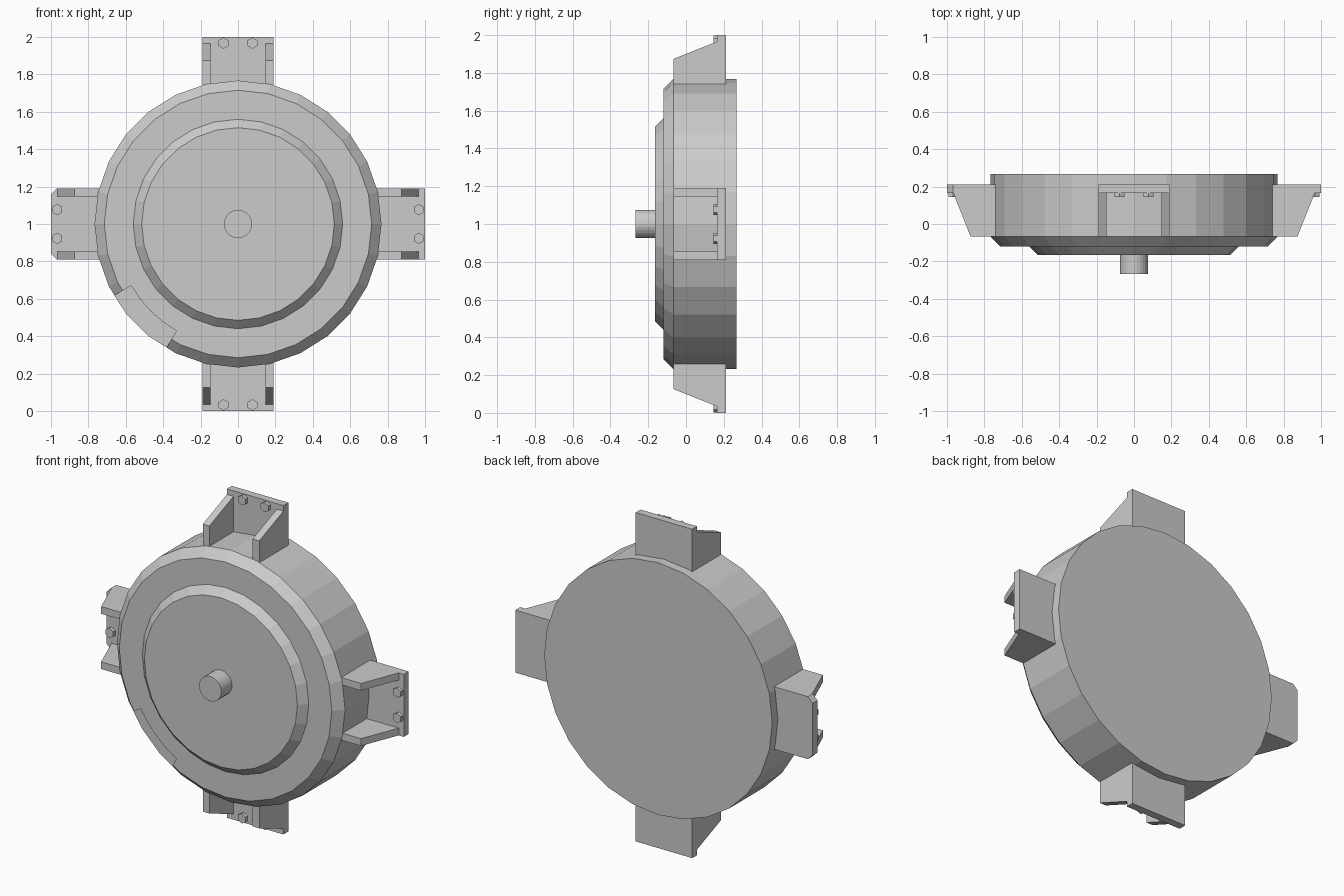
import bpy, bmesh
from math import radians, sin, cos
from mathutils import Matrix, Vector

cube = bpy.data.objects.get("Cube")
if cube:
    bpy.data.objects.remove(cube, do_unlink=True)

SEGMENTS = 28
RIM_Y = -0.067
CENTRE = Matrix.Translation((0, 0, 1))

grey = bpy.data.materials.new("light_grey")
grey.use_nodes = True
grey.diffuse_color = (0.6, 0.6, 0.6, 1)
grey.node_tree.nodes["Principled BSDF"].inputs["Base Color"].default_value = grey.diffuse_color


def finish(name, bm, matrix):
    """Turn a bmesh into a grey, flat-shaded object."""
    bmesh.ops.recalc_face_normals(bm, faces=bm.faces)
    bm.transform(matrix)
    mesh = bpy.data.meshes.new(name)
    bm.to_mesh(mesh)
    bm.free()
    mesh.materials.append(grey)
    obj = bpy.data.objects.new(name, mesh)
    bpy.context.collection.objects.link(obj)
    return obj


def turned(name, profile):
    """Revolve (radius, y) points about the y axis and cap both ends."""
    bm = bmesh.new()
    angles = [radians(360 * i / SEGMENTS) for i in range(SEGMENTS)]
    rings = [[bm.verts.new((r * cos(a), y, r * sin(a))) for a in angles] for r, y in profile]
    for low, high in zip(rings, rings[1:]):
        for i in range(SEGMENTS):
            j = (i + 1) % SEGMENTS
            bm.faces.new((low[i], low[j], high[j], high[i]))
    bm.faces.new(rings[0])
    bm.faces.new(rings[-1])
    return finish(name, bm, CENTRE)


def prism(name, outline, depth, matrix):
    """Extrude a flat outline along a vector."""
    bm = bmesh.new()
    face = bm.faces.new([bm.verts.new(p) for p in outline])
    new = bmesh.ops.extrude_face_region(bm, geom=[face], use_keep_orig=True)["geom"]
    bmesh.ops.translate(bm, vec=Vector(depth),
                        verts=[v for v in new if isinstance(v, bmesh.types.BMVert)])
    return finish(name, bm, matrix)


# Drum with chamfered rim and raised front disc
drum = turned("drum", [(0.515, -0.165), (0.56, -0.12), (0.715, -0.12),
                       (0.767, RIM_Y), (0.767, 0.267)])

# Notch cut through the rim chamfer at the lower right
steps = [radians(210 + 7.5 * i) for i in range(5)]
arc = [(0.66 * cos(a), -0.3, 0.66 * sin(a)) for a in steps]
arc += [(0.9 * cos(a), -0.3, 0.9 * sin(a)) for a in reversed(steps)]
cutter = prism("notch_cutter", arc, (0, RIM_Y + 0.3, 0), CENTRE)
cutter.hide_render = True
cut = drum.modifiers.new("notch", 'BOOLEAN')
cut.operation = 'DIFFERENCE'
cut.solver = 'EXACT'
cut.object = cutter
bpy.context.view_layer.update()
graph = bpy.context.evaluated_depsgraph_get()
drum_mesh = bpy.data.meshes.new_from_object(drum.evaluated_get(graph))
drum.modifiers.clear()
drum.data = drum_mesh
bpy.data.objects.remove(cutter, do_unlink=True)

# Shaft
turned("shaft", [(0.075, -0.267), (0.075, -0.15)])

# Four mounting brackets, each made pointing up and turned into place
HALF, WALL, INNER = 0.19, 0.044, 0.72
for side, degrees in (("top", 0), ("left", 90), ("bottom", 180), ("right", 270)):
    place = CENTRE @ Matrix.Rotation(radians(degrees), 4, 'Y')

    # Back plate, with clipped outer corners on the right one
    clip = 0.032 if side == "right" else 0
    plate = [(-HALF, INNER), (HALF, INNER), (HALF, 1 - clip)]
    if clip:
        plate += [(HALF - clip, 1), (clip - HALF, 1)]
    else:
        plate += [(HALF, 1)]
    plate += [(-HALF, 1 - clip)]
    prism(side + "_bracket_plate", [(x, 0.165, z) for x, z in plate], (0, 0.047, 0), place)

    # Sloped gussets and hexagonal bolts on both edges
    for s, edge in ((-1, "a"), (1, "b")):
        gusset = [(RIM_Y, INNER), (RIM_Y, 0.874), (0.165, 0.966), (0.165, INNER)]
        prism(f"{side}_gusset_{edge}", [(s * HALF, y, z) for y, z in gusset],
              (-s * WALL, 0, 0), place)
        turns = [radians(60 * i + 30 + degrees) for i in range(6)]
        bolt = [(s * 0.077 + 0.03 * cos(a), 0.145, 0.967 + 0.03 * sin(a)) for a in turns]
        prism(f"{side}_bolt_{edge}", bolt, (0, 0.025, 0), place)
